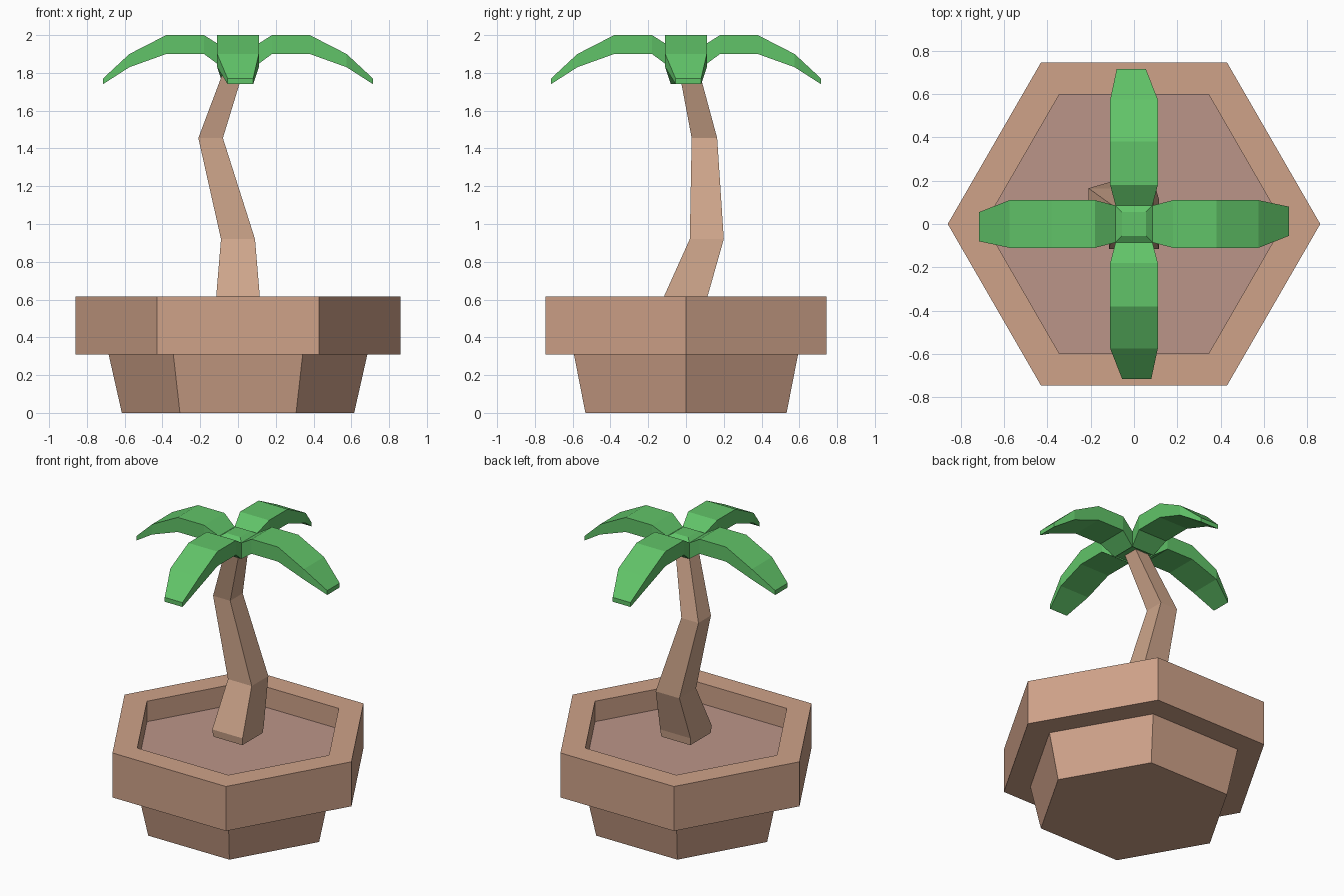
import bpy, bmesh, math

if "Cube" in bpy.data.objects:
    bpy.data.objects.remove(bpy.data.objects["Cube"])


def material(name, rgb):
    m = bpy.data.materials.new(name)
    m.diffuse_color = (*rgb, 1)
    m.use_nodes = True
    m.node_tree.nodes["Principled BSDF"].inputs["Base Color"].default_value = m.diffuse_color
    return m


CLAY = material("clay", (0.62, 0.36, 0.25))
SOIL = material("soil", (0.50, 0.30, 0.25))
BARK = material("bark", (0.62, 0.38, 0.26))
LEAF = material("leaf", (0.12, 0.55, 0.14))


def loft(name, rings, mat, cap_start=True, cap_end=True):
    """Skin a list of equal-sized vertex rings into a flat-shaded object."""
    bm = bmesh.new()
    loops = [[bm.verts.new(p) for p in ring] for ring in rings]
    n = len(loops[0])
    for a, b in zip(loops, loops[1:]):
        for i in range(n):
            j = (i + 1) % n
            bm.faces.new((a[i], a[j], b[j], b[i]))
    if cap_start:
        bm.faces.new(loops[0][::-1])
    if cap_end:
        bm.faces.new(loops[-1])
    bmesh.ops.recalc_face_normals(bm, faces=bm.faces)
    me = bpy.data.meshes.new(name)
    bm.to_mesh(me)
    bm.free()
    me.materials.append(mat)
    ob = bpy.data.objects.new(name, me)
    bpy.context.collection.objects.link(ob)
    return ob


def hexagon(r, z):
    return [(r * math.cos(k * math.pi / 3), r * math.sin(k * math.pi / 3), z) for k in range(6)]


def rect(x0, x1, y0, y1, z):
    return [(x0, y0, z), (x1, y0, z), (x1, y1, z), (x0, y1, z)]


def square(h, z):
    return rect(-h, h, -h, h, z)


# Pot: foot, overhanging rim and recess down to the soil
SOIL_Z = 0.475
pot_profile = [(0.615, 0), (0.685, 0.31), (0.86, 0.31), (0.86, 0.615), (0.69, 0.615), (0.69, SOIL_Z)]
loft("pot", [hexagon(r, z) for r, z in pot_profile], CLAY, cap_end=False)

# Soil closing the recess
bm = bmesh.new()
bm.faces.new([bm.verts.new(p) for p in hexagon(0.69, SOIL_Z)])
me = bpy.data.meshes.new("soil")
bm.to_mesh(me)
bm.free()
me.materials.append(SOIL)
bpy.context.collection.objects.link(bpy.data.objects.new("soil", me))

# Crooked square trunk
loft("trunk", [
    square(0.11, 0.57),
    square(0.115, 0.62),
    rect(-0.09, 0.09, 0.02, 0.20, 0.92),
    rect(-0.21, -0.08, 0.03, 0.165, 1.455),
    square(0.05, 1.88),
], BARK)

# Crown core with a bevelled top
loft("crown", [square(0.085, 1.84), square(0.085, 1.94), square(0.055, 1.96)], LEAF)

# Four drooping leaves: distance out, underside z, top z, side extents
sections = [
    (0.085, 1.83, 1.94, -0.085, 0.085),
    (0.18, 1.90, 2.00, -0.11, 0.11),
    (0.38, 1.90, 2.00, -0.11, 0.11),
    (0.575, 1.83, 1.90, -0.11, 0.11),
    (0.715, 1.74, 1.77, -0.055, 0.08),
]
leaf_rings = [[(x, y0, lo), (x, y1, lo), (x, y1, hi), (x, y0, hi)] for x, lo, hi, y0, y1 in sections]
for k, side in enumerate(("right", "back", "left", "front")):
    leaf = loft(f"leaf_{side}", leaf_rings, LEAF)
    leaf.rotation_euler.z = k * math.pi / 2
